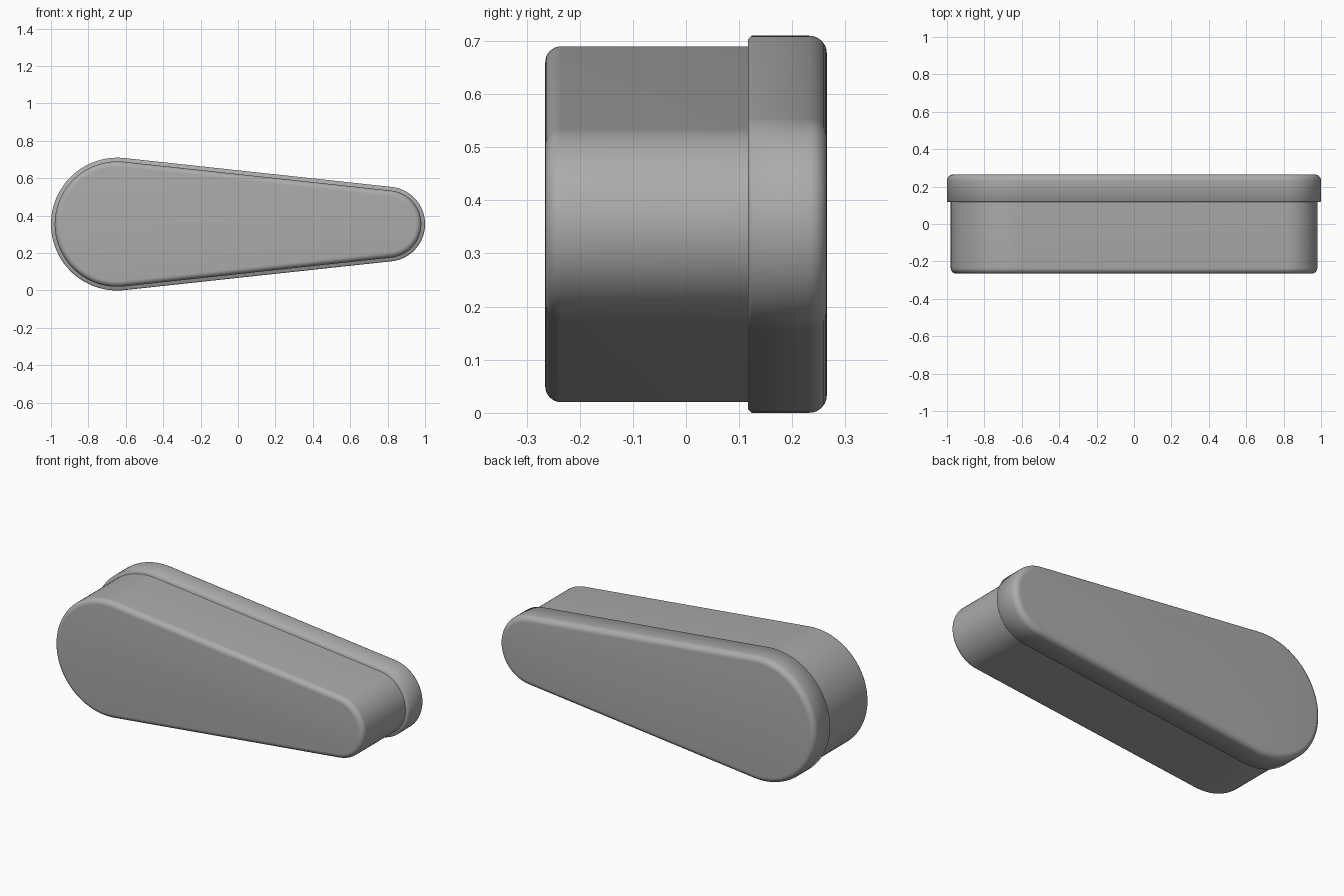
import bpy, bmesh
from math import sin, cos, pi, acos, radians

if "Cube" in bpy.data.objects:
    bpy.data.objects.remove(bpy.data.objects["Cube"])

BIG = (-0.645, 0.355, 0.355)    # x, z, radius of the wide end
SMALL = (0.8, 0.355, 0.2)       # x, z, radius of the narrow end

# Dark grey finish
grey = bpy.data.materials.new("dark_grey")
grey.diffuse_color = (0.41, 0.41, 0.41, 1)
grey.use_nodes = True
grey.node_tree.nodes["Principled BSDF"].inputs["Base Color"].default_value = grey.diffuse_color


def outline(inset, n=48):
    """Tapered capsule: two arcs joined by their common tangents."""
    a = acos((BIG[2] - SMALL[2]) / (SMALL[0] - BIG[0]))
    pts = []
    for (cx, cz, r), a0, a1 in ((SMALL, -a, a), (BIG, a, 2 * pi - a)):
        for i in range(n + 1):
            t = a0 + (a1 - a0) * i / n
            pts.append((cx + (r - inset) * cos(t), cz + (r - inset) * sin(t)))
    return pts


def slab(name, inset, y0, y1, r0, r1, steps0=8, steps1=8, smooth=30):
    """Extrude the outline from y0 to y1 with rounded edges r0 and r1."""
    front = [pi / 2 * i / steps0 for i in range(steps0 + 1)]
    back = [pi / 2 * i / steps1 for i in range(steps1 + 1)]
    profile = [(r0 * (1 - sin(t)), y0 + r0 * (1 - cos(t))) for t in front]
    profile += [(r1 * (1 - cos(t)), y1 - r1 * (1 - sin(t))) for t in back]
    bm = bmesh.new()
    rings = [[bm.verts.new((x, y, z)) for x, z in outline(inset + d)]
             for d, y in profile]
    n = len(rings[0])
    for lo, hi in zip(rings, rings[1:]):
        for i in range(n):
            j = (i + 1) % n
            bm.faces.new((lo[i], lo[j], hi[j], hi[i]))
    bm.faces.new(rings[0])
    bm.faces.new(rings[-1])
    bmesh.ops.remove_doubles(bm, verts=bm.verts[:], dist=1e-6)
    bmesh.ops.recalc_face_normals(bm, faces=bm.faces[:])
    mesh = bpy.data.meshes.new(name)
    bm.to_mesh(mesh)
    bm.free()
    mesh.materials.append(grey)
    obj = bpy.data.objects.new(name, mesh)
    bpy.context.collection.objects.link(obj)
    bpy.ops.object.select_all(action='DESELECT')
    obj.select_set(True)
    bpy.context.view_layer.objects.active = obj
    bpy.ops.object.shade_smooth_by_angle(angle=radians(smooth))
    return obj


# Main body, rounded at the front
slab("body", 0.02, -0.265, 0.118, 0.03, 0.0)
# Wider back plate, softly shaded chamfer in front and rounded at the back
slab("back_plate", 0.0, 0.117, 0.265, 0.006, 0.033, steps0=1, smooth=60)
